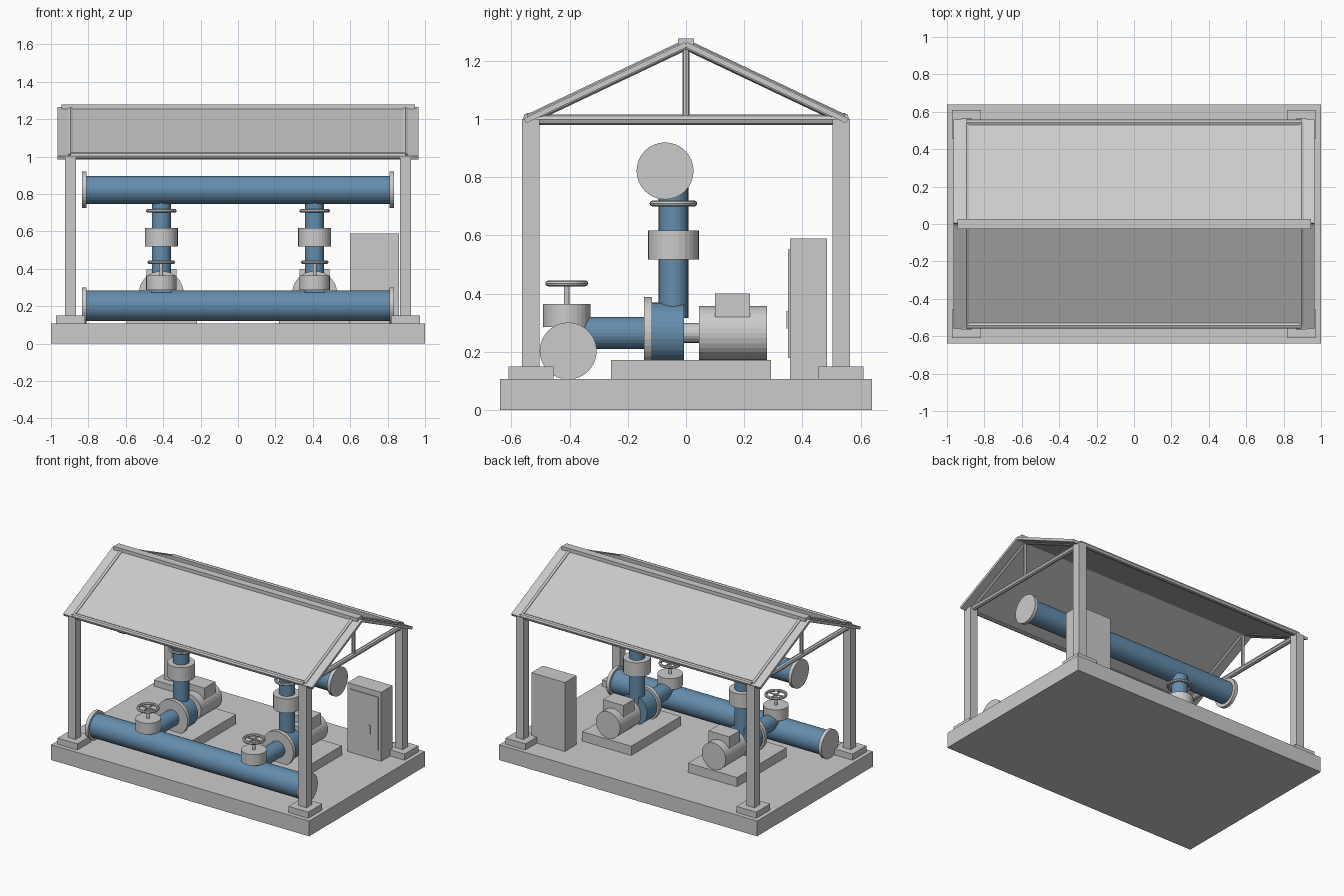
import bpy, math
from mathutils import Vector

if "Cube" in bpy.data.objects:
    bpy.data.objects.remove(bpy.data.objects["Cube"])

blue = bpy.data.materials.new("pipe_blue")
blue.diffuse_color = (0.13, 0.27, 0.42, 1)
blue.use_nodes = True
blue.node_tree.nodes["Principled BSDF"].inputs["Base Color"].default_value = blue.diffuse_color


def box(name, x, y, z, tilt=0.0):
    """Box from (min, max) ranges, optionally tilted about x."""
    bpy.ops.mesh.primitive_cube_add(
        size=1, location=[(a + b) / 2 for a, b in (x, y, z)], rotation=(tilt, 0, 0))
    o = bpy.context.object
    o.name = name
    o.scale = [b - a for a, b in (x, y, z)]
    return o


def rod(name, p, q, r, sides=28, mat=None):
    """Cylinder between two points."""
    p, q = Vector(p), Vector(q)
    d = q - p
    bpy.ops.mesh.primitive_cylinder_add(vertices=sides, radius=r, depth=d.length, location=(p + q) / 2)
    o = bpy.context.object
    o.name = name
    o.rotation_euler = d.to_track_quat('Z', 'Y').to_euler()
    if mat:
        o.data.materials.append(mat)
    return o


def ring(name, loc, major, minor=0.01):
    bpy.ops.mesh.primitive_torus_add(location=loc, major_radius=major, minor_radius=minor,
                                     major_segments=28, minor_segments=8)
    bpy.context.object.name = name


BASE = 0.107
CX, CY = 0.895, 0.533      # column grid
EAVE, RIDGE = 1.0, 1.256   # roof heights
RUN = 0.54

# Slab
box("base_slab", (-1, 1), (-0.64, 0.64), (0, BASE))

# Columns and footings
for sx in (-1, 1):
    for sy in (-1, 1):
        x, y = sx * CX, sy * CY
        box("column_footing", (x - .077, x + .077), (y - .077, y + .077), (BASE, 0.15))
        box("column", (x - .03, x + .03), (y - .03, y + .03), (0.15, 1.0))

# Roof trusses
for sx in (-1, 1):
    x = sx * CX
    rod("truss_tie", (x, -RUN, 0.998), (x, RUN, 0.998), 0.018, 8)
    rod("truss_king_post", (x, 0, 0.998), (x, 0, RIDGE), 0.012, 8)
    for sy in (-1, 1):
        rod("truss_rafter", (x, sy * RUN, EAVE), (x, 0, RIDGE), 0.018, 8)

# Roof sheets, eave rails and ridge cap
slope = math.atan2(RIDGE - EAVE, RUN)
length = math.hypot(RUN, RIDGE - EAVE) + 0.015
for sy in (-1, 1):
    cy, cz = sy * (RUN / 2 + 0.007), (EAVE + RIDGE) / 2 - 0.003
    box("roof_sheet", (-.965, .965), (cy - length / 2, cy + length / 2),
        (cz - .009, cz + .009), -sy * slope)
    rod("eave_rail", (-CX, sy * .542, 1.004), (CX, sy * .542, 1.004), 0.018, 8)
box("ridge_cap", (-.945, .945), (-.027, .027), (1.245, 1.278))

# Header pipes with end flanges
for name, y, z, r in (("suction_header", -.405, .203, .082), ("discharge_header", -.072, .822, .075)):
    rod(name, (-.82, y, z), (.82, y, z), r, 32, blue)
    for sx in (-1, 1):
        rod(name + "_flange", (sx * .81, y, z), (sx * .834, y, z), 0.098, 32)

# Two identical pump sets
ZC = 0.265   # shaft height
PY = -0.043  # riser position
VY = -0.41   # suction valve position
for x in (-.41, .41):
    box("pump_plinth", (x - .19, x + .19), (-.257, .292), (BASE, .172))
    # pump and motor
    rod("pump_cover", (x, -.144, .268), (x, -.117, .268), 0.12, 32)
    rod("pump_volute", (x, -.117, ZC), (x, -.007, ZC), 0.105, 32, blue)
    rod("shaft_coupling", (x, -.007, ZC), (x, .044, ZC), 0.034, 20)
    rod("motor", (x, .044, ZC), (x, .278, ZC), 0.093, 32)
    box("motor_terminal_box", (x - .08, x + .08), (.1, .22), (.32, .4))
    # suction branch and hand valve
    rod("suction_pipe", (x, -.445, ZC), (x, -.13, ZC), 0.055, 28, blue)
    rod("valve_body", (x, VY, .286), (x, VY, .364), 0.081)
    rod("valve_stem", (x, VY, .36), (x, VY, .44), 0.01, 12)
    ring("valve_handwheel", (x, VY, .435), 0.064)
    for dx, dy in ((.062, 0), (0, .062)):
        rod("handwheel_spoke", (x - dx, VY - dy, .435), (x + dx, VY + dy, .435), 0.005, 8)
    # discharge riser, check valve and upper ring
    rod("discharge_riser", (x, PY, .316), (x, PY, .775), 0.051, 28, blue)
    rod("check_valve", (x, PY, .518), (x, PY, .618), 0.088)
    ring("riser_ring", (x, PY, .71), 0.072)
    for dx, dy in ((.07, 0), (0, .07)):
        rod("riser_ring_spoke", (x - dx, PY - dy, .71), (x + dx, PY + dy, .71), 0.005, 8)

# Control cabinet
box("control_cabinet", (.6, .86), (.357, .484), (BASE, .59))
box("cabinet_door", (.62, .84), (.351, .358), (.178, .552))
box("cabinet_handle", (.768, .78), (.346, .352), (.28, .34))
